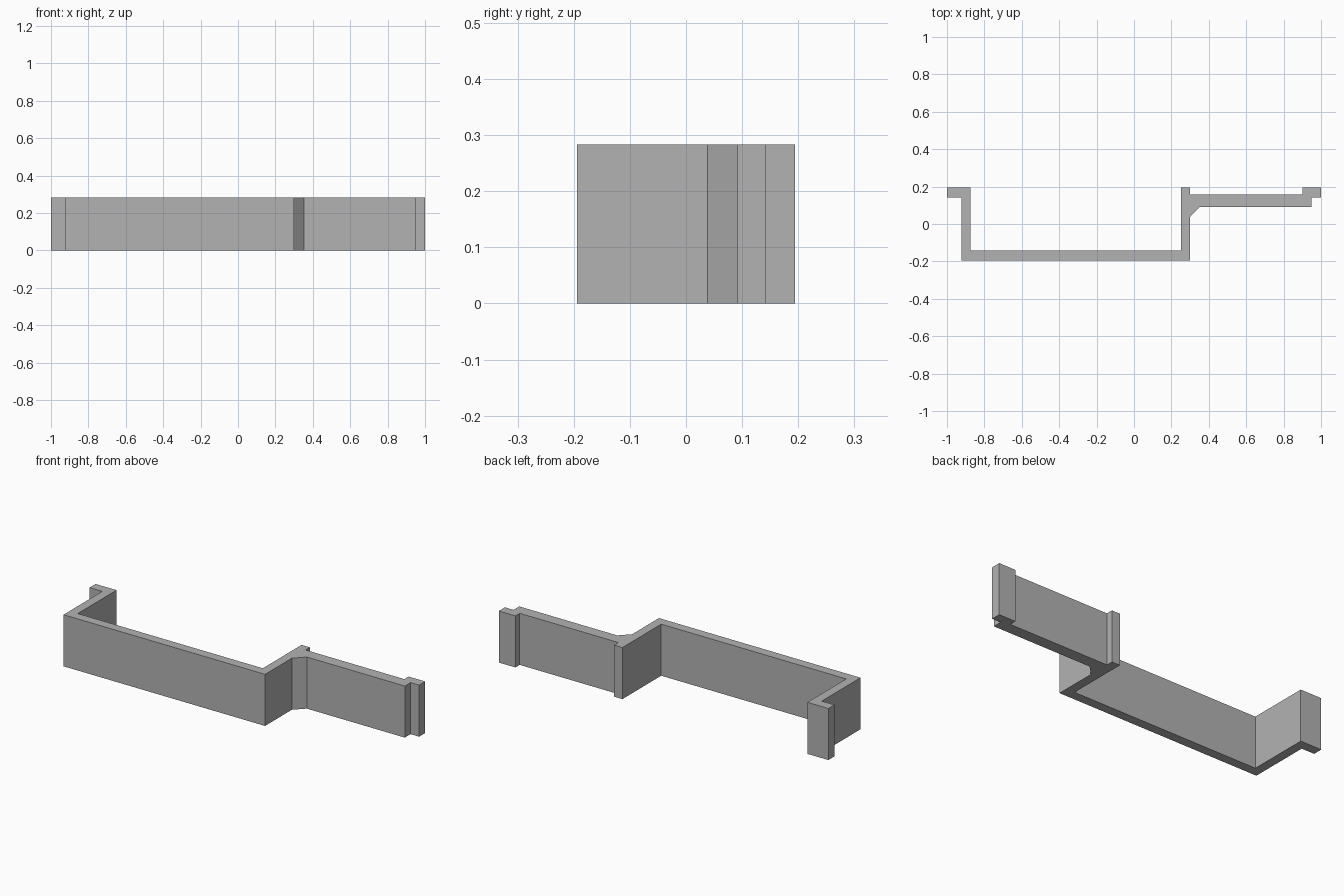
import bpy
import bmesh

cube = bpy.data.objects.get("Cube")
if cube:
    bpy.data.objects.remove(cube, do_unlink=True)

HEIGHT = 0.283

grey = bpy.data.materials.new("plain_grey")
grey.use_nodes = True
colour = (0.45, 0.45, 0.45, 1)
grey.diffuse_color = colour
grey.node_tree.nodes["Principled BSDF"].inputs["Base Color"].default_value = colour


def extrude_profile(name, points, height):
    """Raise a closed plan outline into a solid prism standing on the ground."""
    bm = bmesh.new()
    base = bm.faces.new([bm.verts.new((x, y, 0)) for x, y in points])
    raised = bmesh.ops.extrude_face_region(bm, geom=[base], use_keep_orig=True)
    top = [v for v in raised["geom"] if isinstance(v, bmesh.types.BMVert)]
    bmesh.ops.translate(bm, verts=top, vec=(0, 0, height))
    bmesh.ops.recalc_face_normals(bm, faces=bm.faces)
    mesh = bpy.data.meshes.new(name)
    bm.to_mesh(mesh)
    bm.free()
    mesh.materials.append(grey)
    obj = bpy.data.objects.new(name, mesh)
    bpy.context.collection.objects.link(obj)
    return obj


# Plan outline of the bracket: inner and rear edge, then outer and front edge
rear_edge = [
    (-1, 0.194), (-0.873, 0.194),            # right mounting flange
    (-0.873, -0.142), (0.25, -0.142),        # inside of the tray
    (0.25, 0.194), (0.30, 0.194),            # rib behind the middle wall
    (0.30, 0.157), (0.90, 0.157),            # back of the side plate
    (0.90, 0.194), (1, 0.194),               # left mounting flange
]
front_edge = [
    (1, 0.142), (0.948, 0.142),              # step under the left flange
    (0.948, 0.092), (0.353, 0.092),          # front of the side plate
    (0.30, 0.038),                           # corner brace
    (0.30, -0.194), (-0.923, -0.194),        # outside of the tray
    (-0.923, 0.142), (-1, 0.142),            # step under the right flange
]
extrude_profile("bracket", rear_edge + front_edge, HEIGHT)
